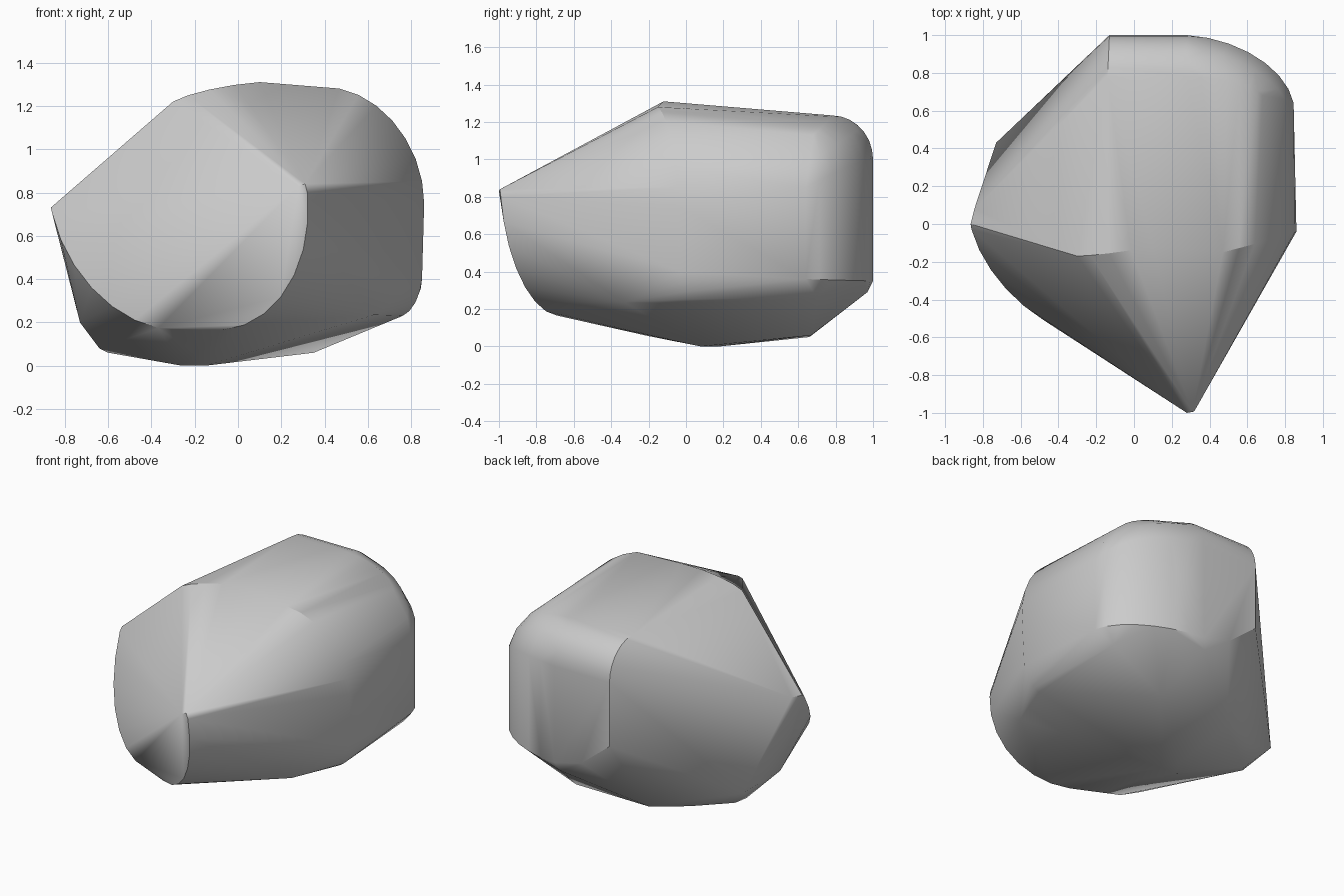
import bpy
import bmesh
import math
from mathutils import Vector

default_cube = bpy.data.objects.get("Cube")
if default_cube:
    bpy.data.objects.remove(default_cube, do_unlink=True)


def arc(start, corner, end, steps=7):
    """Elliptical quarter turn from start to end, tangent to the corner."""
    start, corner, end = Vector(start), Vector(corner), Vector(end)
    result = []
    for step in range(steps + 1):
        angle = math.pi / 2 * step / steps
        result.append(corner + (start - corner) * (1 - math.sin(angle))
                      + (end - corner) * (1 - math.cos(angle)))
    return result


def flat_material(name, value):
    material = bpy.data.materials.new(name)
    material.use_nodes = True
    colour = (value, value, value, 1)
    material.diffuse_color = colour
    shader = material.node_tree.nodes["Principled BSDF"]
    shader.inputs["Base Color"].default_value = colour
    return material


def hull_object(name, points, material):
    """Wrap the guide points in one tight convex skin."""
    mesh = bpy.data.meshes.new(name)
    bm = bmesh.new()
    for point in points:
        bm.verts.new(point)
    hull = bmesh.ops.convex_hull(bm, input=bm.verts[:])
    loose = {v for v in hull["geom_interior"] + hull["geom_unused"]
             if isinstance(v, bmesh.types.BMVert)}
    bmesh.ops.delete(bm, geom=list(loose), context='VERTS')
    bmesh.ops.remove_doubles(bm, verts=bm.verts[:], dist=0.004)
    bmesh.ops.dissolve_limit(bm, angle_limit=math.radians(1),
                             verts=bm.verts[:], edges=bm.edges[:])
    bmesh.ops.recalc_face_normals(bm, faces=bm.faces[:])
    bm.to_mesh(mesh)
    bm.free()
    mesh.materials.append(material)
    obj = bpy.data.objects.new(name, mesh)
    bpy.context.collection.objects.link(obj)
    bpy.ops.object.select_all(action='DESELECT')
    obj.select_set(True)
    bpy.context.view_layer.objects.active = obj
    bpy.ops.object.shade_smooth_by_angle(angle=math.radians(32))
    return obj


# Pointed nose and the rounded rim of the slanted front face
nose = [(.28, -1, .83), (.31, -.995, .84)]
rim_lower = arc((.32, -.99, .8), (.38, -.95, .2), (-.07, -.69, .165))
rim_side = arc((-.26, -.6, .165), (-.73, -.5, .14), (-.86, -.03, .71))

# Left tip and the flat left wall
left_wall = [(-.865, 0, .73), (-.845, .08, .74), (-.73, .43, .2),
             (-.73, .04, .2), (-.64, .27, .08)]

# Front edge of the roof, running into the rounded right shoulder
roof_edge = arc((-.3, -.17, 1.22), (-.18, -.17, 1.29), (.1, -.12, 1.31), 4)
shoulder = arc((.47, -.15, 1.28), (.86, -.05, 1.2), (.86, -.04, .75))
right_skirt = arc((.85, -.03, .4), (.84, 0, .26), (.76, 0, .23), 4)
right_skirt += [(.63, -.33, .235)]

# Rear end: vertical rounding, stacked from the base to the roof
rear = arc((.28, 1, .35), (.78, .97, .35), (.845, .64, .36))
rear += arc((.28, 1, 1), (.78, .97, 1.03), (.845, .64, .85))
rear += arc((.28, .93, 1.16), (.68, .9, 1.15), (.8, .66, .98))
rear += arc((.28, .78, 1.235), (.6, .78, 1.22), (.68, .68, 1.13))
rear += arc((-.13, 1, 1), (-.13, 1, 1.235), (-.14, .78, 1.235))
rear += arc((.28, 1, 1), (.28, 1, 1.235), (.28, .78, 1.235))
rear += [(-.13, 1, .57), (.08, 1, .4), (.25, .97, .29), (.75, .7, .26)]

# Shallow keel underneath
keel = [(-.26, .08, 0), (-.15, .08, 0), (-.2, .18, 0),
        (-.6, .33, .06), (-.4, .53, .06), (-.19, .66, .05),
        (.1, .67, .06), (.35, .67, .06), (-.2, -.2, .055)]

grey = flat_material("plain_grey", .6)
hull_object("faceted_boulder",
            nose + rim_lower + rim_side + left_wall + roof_edge + shoulder
            + right_skirt + rear + keel, grey)
